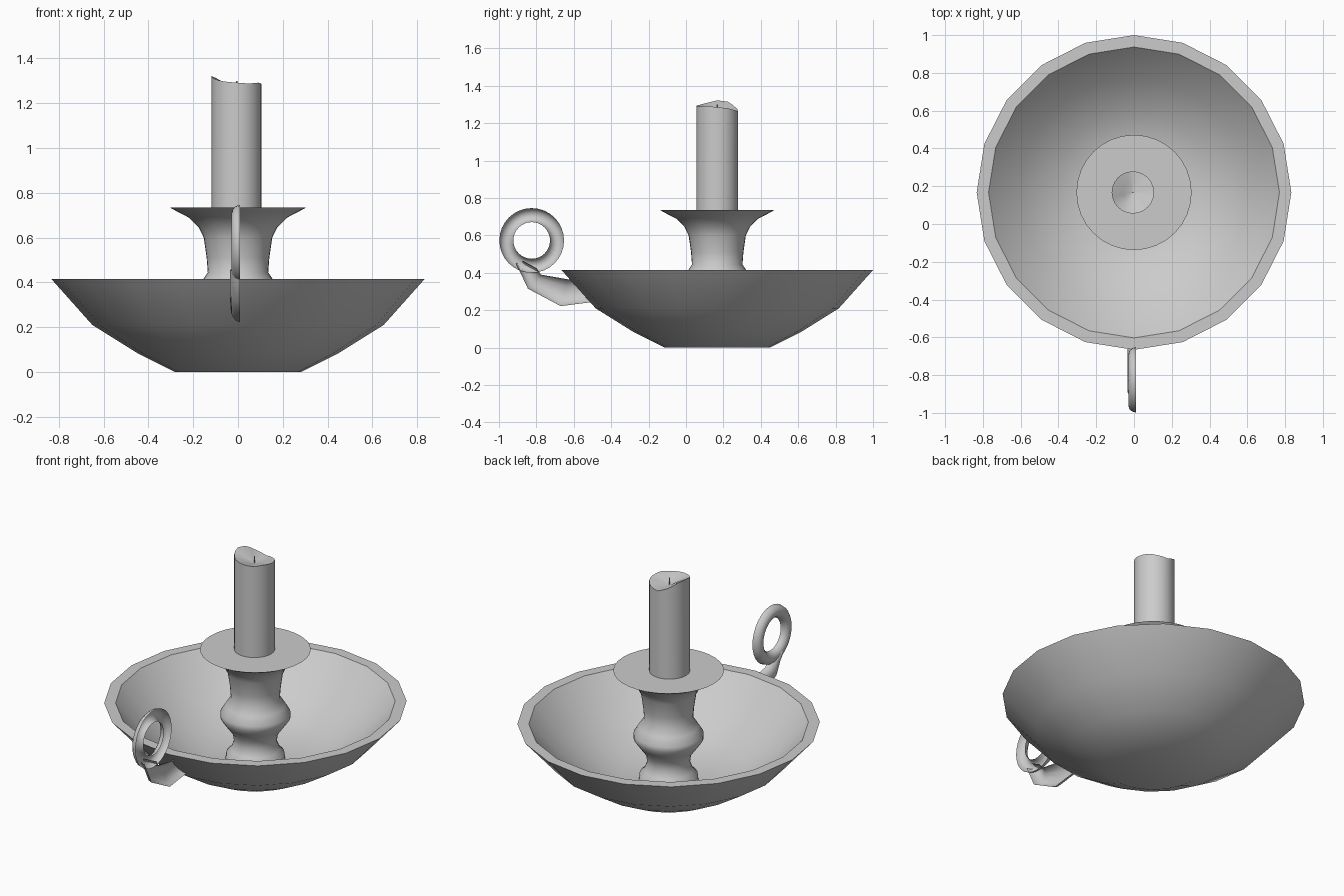
import bpy, bmesh
from math import sin, cos, pi, tau, radians

if "Cube" in bpy.data.objects:
    bpy.data.objects.remove(bpy.data.objects["Cube"])

CY = 0.167  # dish axis sits behind the origin because of the handle


def finish(name, bm, angle=40):
    bmesh.ops.remove_doubles(bm, verts=bm.verts, dist=1e-5)
    bmesh.ops.recalc_face_normals(bm, faces=bm.faces)
    me = bpy.data.meshes.new(name)
    bm.to_mesh(me)
    bm.free()
    ob = bpy.data.objects.new(name, me)
    bpy.context.collection.objects.link(ob)
    bpy.ops.object.select_all(action='DESELECT')
    ob.select_set(True)
    bpy.context.view_layer.objects.active = ob
    bpy.ops.object.shade_smooth_by_angle(angle=radians(angle))
    return ob


def skin(bm, rings, wrap):
    """Bridge successive lists of verts with quads; wrap closes each list."""
    for a, b in zip(rings, rings[1:]):
        n = len(a)
        for i in range(n if wrap else n - 1):
            j = (i + 1) % n
            bm.faces.new((a[i], a[j], b[j], b[i]))


def lathe(name, profile, sides, cx=0.0, height=None, angle=40):
    """Revolve (r, z) points; height(angle, r, z) may warp z. Ends are capped."""
    bm = bmesh.new()
    rings = []
    for r, z in profile:
        ring = []
        for i in range(sides):
            a = tau * i / sides
            zz = height(a, r, z) if height else z
            ring.append(bm.verts.new((cx + r * cos(a), CY + r * sin(a), zz)))
        rings.append(ring)
    skin(bm, rings, True)
    bm.faces.new(rings[0])
    bm.faces.new(rings[-1])
    return finish(name, bm, angle)


def half_tube(name, pairs, depth, steps=6):
    """Half-round shell swept between pairs of (y, z) edge points, bulging to -x."""
    bm = bmesh.new()
    rings = []
    for (y0, z0), (y1, z1) in pairs:
        ring = []
        for k in range(steps + 1):
            t = pi * k / steps
            f = (1 - cos(t)) / 2
            ring.append(bm.verts.new((0.01 - depth * sin(t),
                                      y0 + (y1 - y0) * f, z0 + (z1 - z0) * f)))
        rings.append(ring)
    skin(bm, rings, False)
    return finish(name, bm, 50)


# Dish: twenty-sided bowl with a thick flat rim
lathe("dish", [(0.28, 0), (0.45, 0.085), (0.65, 0.21), (0.833, 0.415),
               (0.77, 0.415), (0.61, 0.245), (0.43, 0.135), (0.27, 0.075)], 20)

# Turned holder with a bulge and a wide drip pan
lathe("candle_holder", [(0.165, 0.07), (0.16, 0.11), (0.135, 0.135), (0.118, 0.18),
                        (0.125, 0.23), (0.165, 0.285), (0.193, 0.325), (0.193, 0.355),
                        (0.165, 0.40), (0.135, 0.445), (0.14, 0.51), (0.153, 0.60),
                        (0.175, 0.645), (0.22, 0.69), (0.265, 0.713), (0.305, 0.735)], 32)

# Candle with an uneven melted rim, hollow at the wick
RIM = [1.285, 1.28, 1.268, 1.262, 1.285, 1.315, 1.322, 1.308, 1.297, 1.292, 1.288, 1.292]


def melted(a, r, z):
    if z < 1:
        return z
    f = a / tau * len(RIM)
    i = int(f) % len(RIM)
    t = f - int(f)
    rim = RIM[i] * (1 - t) + RIM[(i + 1) % len(RIM)] * t
    k = min(1, r / 0.11)
    return 1.257 * (1 - k) + rim * k


lathe("candle", [(0.112, 0.73), (0.112, 1.3), (0.095, 1.3), (0.05, 1.3), (0.004, 1.3)],
      24, cx=-0.006, height=melted)
lathe("wick", [(0.004, 1.25), (0.004, 0.999 + 0.3)], 6, cx=-0.006,
      height=lambda a, r, z: z)

# Finger ring: half-round loop in the side plane
N = 32
loop = []
for i in range(N + 1):
    c, s = cos(tau * i / N), sin(tau * i / N)
    loop.append(((-0.825 + 0.173 * c, 0.573 + 0.173 * s),
                 (-0.825 + 0.098 * c, 0.573 + 0.098 * s)))
half_tube("finger_ring", loop, 0.04)

# Handle arm: tapering curl from the dish up to the ring
half_tube("handle_arm", [((-0.49, 0.245), (-0.56, 0.365)),
                         ((-0.67, 0.222), (-0.63, 0.365)),
                         ((-0.845, 0.315), (-0.775, 0.39)),
                         ((-0.885, 0.40), (-0.80, 0.425)),
                         ((-0.91, 0.45), (-0.87, 0.462))], 0.045)
